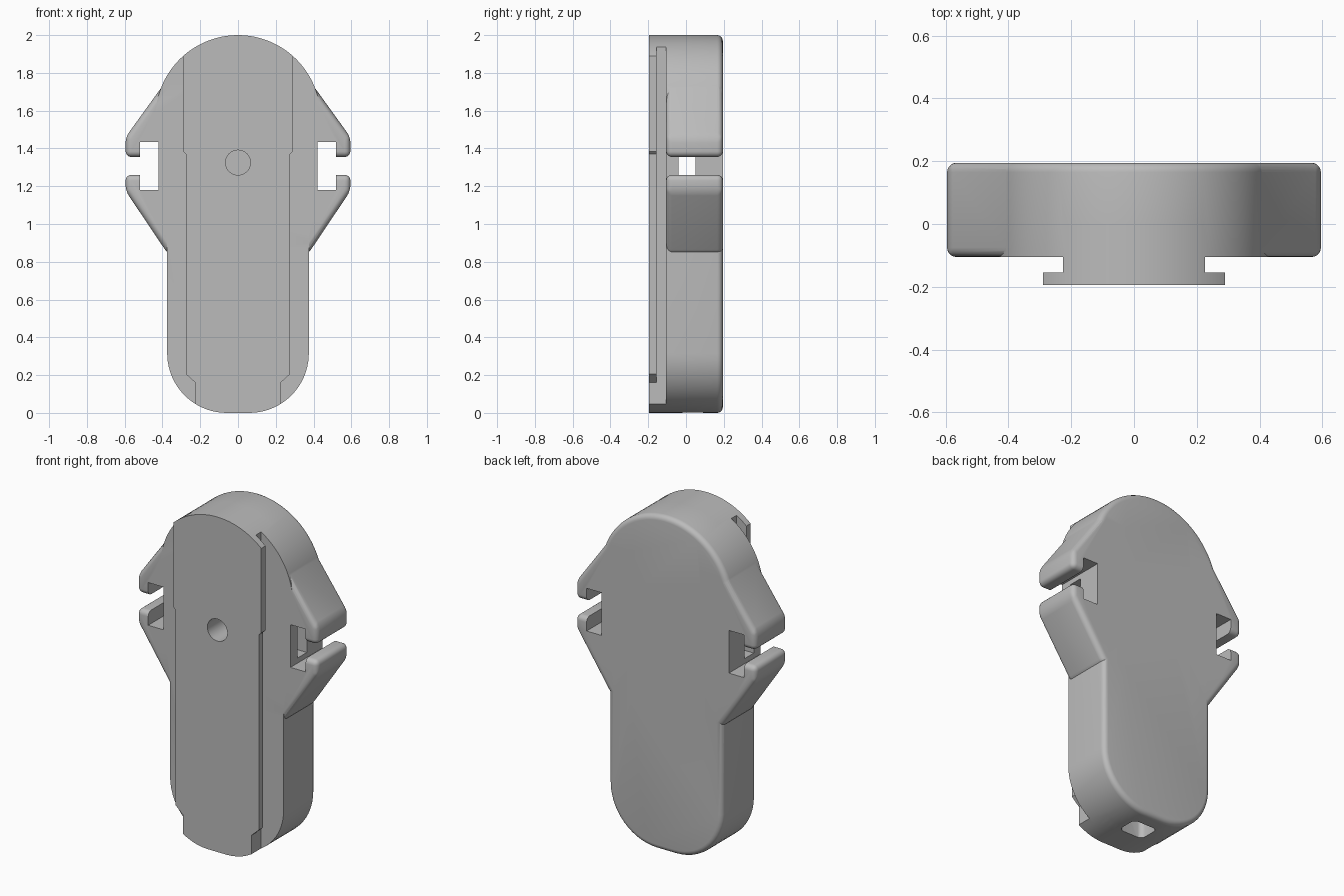
import bpy, bmesh
from math import sin, cos, pi, radians

cube = bpy.data.objects.get("Cube")
if cube:
    bpy.data.objects.remove(cube, do_unlink=True)

grey = bpy.data.materials.new("plain_grey")
grey.use_nodes = True
grey.diffuse_color = (0.5, 0.5, 0.5, 1)
grey.node_tree.nodes["Principled BSDF"].inputs["Base Color"].default_value = (0.5, 0.5, 0.5, 1)

FRONT, BACK = -0.105, 0.195      # depth of the main housing
FACE, LIP = -0.195, -0.155       # depth of the rail plate


def arc(cx, cz, r, a, b, n):
    return [(cx + r * cos(radians(a + (b - a) * i / n)),
             cz + r * sin(radians(a + (b - a) * i / n))) for i in range(n + 1)]


def mirrored(half):
    """Close a right-hand profile with its mirror image."""
    return half + [(-x, z) for x, z in reversed(half) if abs(x) > 1e-5]


def prism(name, points, y0, y1, bevel=0.0, pick=None):
    """Extrude an x-z outline along y, rounding the edges that pick accepts."""
    bm = bmesh.new()
    face = bm.faces.new([bm.verts.new((x, y0, z)) for x, z in points])
    out = bmesh.ops.extrude_face_region(bm, geom=[face])
    for v in out["geom"]:
        if isinstance(v, bmesh.types.BMVert):
            v.co.y = y1
    bmesh.ops.recalc_face_normals(bm, faces=bm.faces)
    if bevel:
        edges = [e for e in bm.edges if pick is None or pick(e)]
        bmesh.ops.bevel(bm, geom=edges, offset=bevel, segments=5,
                        profile=0.5, affect='EDGES', clamp_overlap=True)
    mesh = bpy.data.meshes.new(name)
    bm.to_mesh(mesh)
    bm.free()
    mesh.materials.append(grey)
    obj = bpy.data.objects.new(name, mesh)
    bpy.context.collection.objects.link(obj)
    return obj


def box(name, x0, x1, y0, y1, z0, z1, **kw):
    return prism(name, [(x0, z0), (x1, z0), (x1, z1), (x0, z1)], y0, y1, **kw)


def combine(target, tool, operation, keep=False):
    mod = target.modifiers.new(operation.lower(), 'BOOLEAN')
    mod.operation = operation
    mod.solver = 'EXACT'
    mod.object = tool
    bpy.context.view_layer.objects.active = target
    bpy.ops.object.modifier_apply(modifier=mod.name)
    if not keep:
        bpy.data.objects.remove(tool, do_unlink=True)


# Housing: domed top, straight sides, rounded foot, soft rear rim
outline = mirrored(arc(0.06, 0.315, 0.315, -90, 0, 14)
                   + [(0.375, 0.95), (0.42, 1.17), (0.42, 1.45)]
                   + arc(0, 1.563, 0.437, 0, 90, 24))
housing = prism("housing", outline, FRONT, BACK, 0.03,
                lambda e: all(v.co.y > BACK - 0.001 for v in e.verts))
combine(housing, box("bridge", -0.46, 0.46, FRONT, BACK, 1.05, 1.55), 'UNION')

# Hooked side arms, an upper and a lower one on each side
upper = [(0.2, 1.355), (0.595, 1.355), (0.595, 1.46), (0.375, 1.765), (0.2, 1.765)]
lower = [(0.2, 1.26), (0.595, 1.26), (0.595, 1.175), (0.37, 0.84), (0.2, 0.84)]
for side in (1, -1):
    for name, shape in (("upper_arm", upper), ("lower_arm", lower)):
        arm = prism(name, [(side * x, z) for x, z in shape], FRONT, BACK, 0.03)
        combine(housing, arm, 'UNION')

# Rail: narrow neck and wider stepped plate, trimmed to the housing outline
neck = box("rail_neck", -0.226, 0.226, LIP, 0, -0.1, 2.1)
plate = prism("rail_plate", mirrored([(0.226, -0.1), (0.226, 0.16), (0.275, 0.205),
                                      (0.275, 1.37), (0.29, 1.385), (0.29, 2.1)]), FACE, LIP)
trim = prism("trim", outline, -0.5, 0.5)
combine(neck, trim, 'INTERSECT', keep=True)
combine(plate, trim, 'INTERSECT')
combine(housing, neck, 'UNION')
combine(housing, plate, 'UNION')

# Strap slots behind the hooks, and the passage joining them
for side in (1, -1):
    combine(housing, box("slot", side * 0.42, side * 0.52, -0.5, 0.5, 1.18, 1.435), 'DIFFERENCE')
combine(housing, box("passage", -0.47, 0.47, -0.04, 0.05, 1.21, 1.405), 'DIFFERENCE')

# Round hole in the front, and a rounded socket under the foot
combine(housing, prism("hole", arc(0, 1.325, 0.066, 0, 348.75, 31), -0.5, 0), 'DIFFERENCE')
socket = box("socket", -0.08, 0.08, -0.03, 0.1, -0.1, 0.2, bevel=0.03,
             pick=lambda e: abs(e.verts[0].co.z - e.verts[1].co.z) > 0.1)
combine(housing, socket, 'DIFFERENCE')

bpy.ops.object.select_all(action='DESELECT')
housing.select_set(True)
bpy.context.view_layer.objects.active = housing
bpy.ops.object.shade_smooth_by_angle(angle=radians(30))
